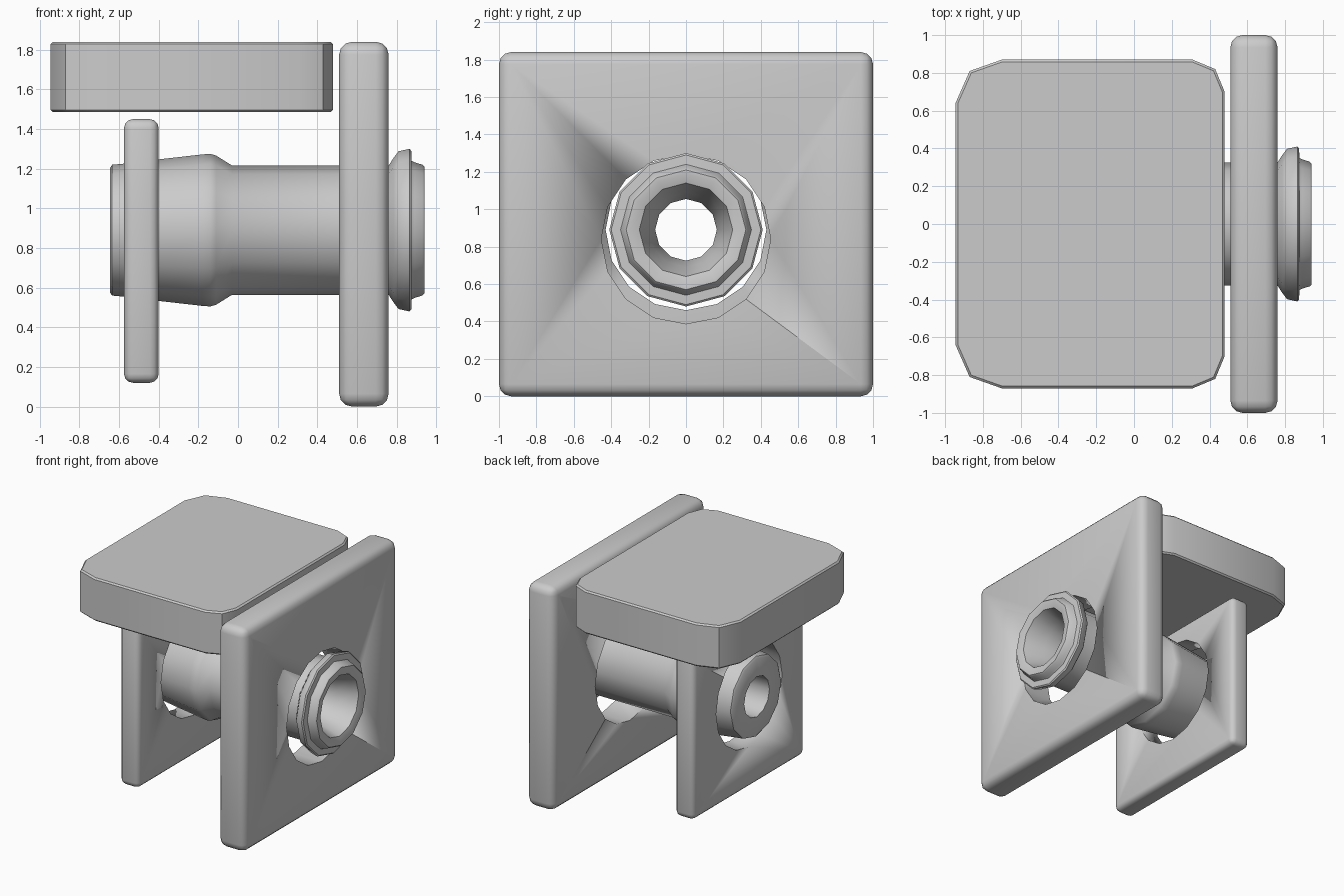
import bpy, bmesh
from math import pi, sin, cos

if "Cube" in bpy.data.objects:
    bpy.data.objects.remove(bpy.data.objects["Cube"])


def add_object(name, bm, angle=40):
    bmesh.ops.recalc_face_normals(bm, faces=bm.faces)
    mesh = bpy.data.meshes.new(name)
    bm.to_mesh(mesh)
    bm.free()
    ob = bpy.data.objects.new(name, mesh)
    bpy.context.collection.objects.link(ob)
    bpy.ops.object.select_all(action='DESELECT')
    ob.select_set(True)
    bpy.context.view_layer.objects.active = ob
    bpy.ops.object.shade_smooth_by_angle(angle=angle * pi / 180)
    return ob


def lathe(name, profile, z, sides, angle=40):
    """Spin a closed (x, radius) profile around a line along x."""
    bm = bmesh.new()
    rings = []
    for i in range(sides):
        a = 2 * pi * i / sides
        rings.append([bm.verts.new((x, r * sin(a), z + r * cos(a))) for x, r in profile])
    n = len(profile)
    for i in range(sides):
        p, q = rings[i], rings[(i + 1) % sides]
        for j in range(n):
            k = (j + 1) % n
            bm.faces.new((p[j], p[k], q[k], q[j]))
    return add_object(name, bm, angle)


def plate(name, x0, x1, half_y, z0, z1, bevel, hole_z, hole_r):
    """Rounded upright plate with a round hole through it."""
    bm = bmesh.new()
    bmesh.ops.create_cube(bm, size=1)
    for v in bm.verts:
        v.co = ((x0 + x1) / 2 + v.co.x * (x1 - x0), v.co.y * 2 * half_y,
                (z0 + z1) / 2 + v.co.z * (z1 - z0))
    bmesh.ops.bevel(bm, geom=bm.edges[:], offset=bevel, segments=3,
                    profile=0.5, affect='EDGES')
    ob = add_object(name, bm)

    # round cutter for the hole
    bm = bmesh.new()
    ends = []
    for x in (x0 - 0.1, x1 + 0.1):
        ends.append([bm.verts.new((x, hole_r * sin(2 * pi * i / 16),
                                   hole_z + hole_r * cos(2 * pi * i / 16))) for i in range(16)])
        bm.faces.new(ends[-1])
    for i in range(16):
        j = (i + 1) % 16
        bm.faces.new((ends[0][i], ends[0][j], ends[1][j], ends[1][i]))
    cutter = add_object(name + "_cutter", bm)
    cutter.hide_render = True
    mod = ob.modifiers.new("hole", 'BOOLEAN')
    mod.operation = 'DIFFERENCE'
    mod.solver = 'EXACT'
    mod.object = cutter
    bpy.context.view_layer.objects.active = ob
    bpy.ops.object.modifier_apply(modifier=mod.name)
    bpy.data.objects.remove(cutter, do_unlink=True)
    return ob


# upright plates
plate("large_plate", 0.51, 0.76, 1.0, 0.0, 1.84, 0.065, 0.84, 0.453)
plate("small_plate", -0.575, -0.40, 0.725, 0.12, 1.45, 0.045, 0.89, 0.43)

# hollow tube with a bulge at the back and a flange at the front
tube = [(-0.645, 0.165), (-0.645, 0.315), (-0.635, 0.33), (-0.58, 0.335),
        (-0.40, 0.357), (-0.18, 0.382), (-0.14, 0.385), (-0.11, 0.376),
        (-0.03, 0.326), (0.76, 0.326), (0.785, 0.365), (0.81, 0.398),
        (0.865, 0.41), (0.874, 0.40), (0.876, 0.35), (0.89, 0.342),
        (0.93, 0.33), (0.94, 0.32), (0.94, 0.30), (0.925, 0.25),
        (0.88, 0.235), (0.76, 0.20), (0.60, 0.165)]
lathe("tube", tube, 0.89, 12)

# thick top slab with cut corners
half = [(0.48, 0.70), (0.43, 0.82), (0.31, 0.87), (-0.70, 0.87), (-0.87, 0.81), (-0.945, 0.64)]
outline = half + [(x, -y) for x, y in reversed(half)]
bm = bmesh.new()
base = bm.faces.new([bm.verts.new((x, y, 1.485)) for x, y in outline])
ext = bmesh.ops.extrude_face_region(bm, geom=[base])
for g in ext["geom"]:
    if isinstance(g, bmesh.types.BMVert):
        g.co.z = 1.84
rims = [e for e in bm.edges if abs(e.verts[0].co.z - e.verts[1].co.z) < 0.01]
bmesh.ops.recalc_face_normals(bm, faces=bm.faces)
bmesh.ops.bevel(bm, geom=rims, offset=0.012, segments=1, profile=0.5, affect='EDGES')
add_object("top_slab", bm)
